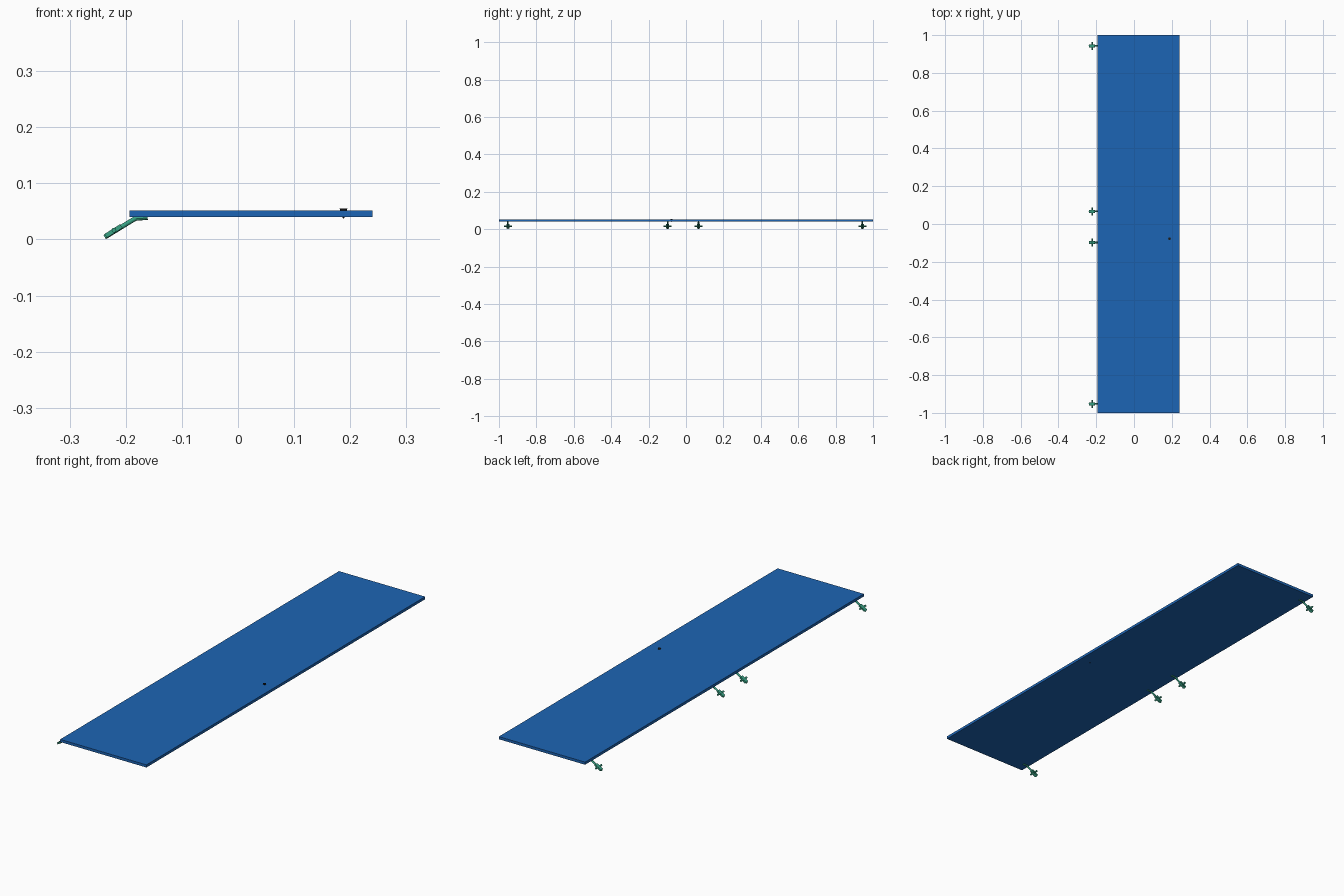
import bpy, math
from mathutils import Vector, Matrix

if "Cube" in bpy.data.objects:
    bpy.data.objects.remove(bpy.data.objects["Cube"])


def material(name, rgb):
    m = bpy.data.materials.new(name)
    m.diffuse_color = (*rgb, 1)
    m.use_nodes = True
    m.node_tree.nodes["Principled BSDF"].inputs["Base Color"].default_value = m.diffuse_color
    return m


BLUE = material("blue", (0.012, 0.13, 0.46))
GREEN = material("green", (0.04, 0.36, 0.23))
BLACK = material("black", (0.01, 0.01, 0.01))


def box(name, center, size, mat, tilt=0.0):
    bpy.ops.mesh.primitive_cube_add(size=1, location=center, rotation=(0, tilt, 0))
    o = bpy.context.object
    o.name = name
    o.scale = size
    o.data.materials.append(mat)
    return o


def rod(name, a, b, radius, mat, sides=12):
    a, b = Vector(a), Vector(b)
    d = b - a
    bpy.ops.mesh.primitive_cylinder_add(vertices=sides, radius=radius, depth=d.length,
                                        location=(a + b) / 2)
    o = bpy.context.object
    o.name = name
    o.rotation_euler = d.to_track_quat('Z', 'Y').to_euler()
    o.data.materials.append(mat)
    bpy.ops.object.shade_smooth_by_angle()
    return o


# Long flat panel
box("panel", (0.0235, 0, 0.046), (0.433, 2.0, 0.012), BLUE)

# Four bent clips along the left edge
slope = math.atan2(0.034, 0.054)
tilt = -slope
for i, y in enumerate((-0.952, -0.098, 0.067, 0.943)):
    # stem under the panel, then sloping down and out
    rod(f"clip_foot_{i}", (-0.161, y, 0.0385), (-0.184, y, 0.0365), 0.0035, GREEN)
    rod(f"clip_stem_{i}", (-0.182, y, 0.038), (-0.2375, y, 0.004), 0.0042, GREEN)
    # wider hub and crossbar
    box(f"clip_hub_{i}", (-0.222, y, 0.015), (0.033, 0.016, 0.008), GREEN, tilt)
    rod(f"clip_crossbar_{i}", (-0.221, y - 0.021, 0.0165), (-0.221, y + 0.021, 0.0165),
        0.0042, GREEN)

# Small countersunk screw in the panel
bpy.ops.mesh.primitive_cone_add(vertices=16, radius1=0.001, radius2=0.007, depth=0.018,
                                location=(0.188, -0.078, 0.0465))
screw = bpy.context.object
screw.name = "screw"
screw.data.materials.append(BLACK)
bpy.ops.object.shade_smooth_by_angle()
